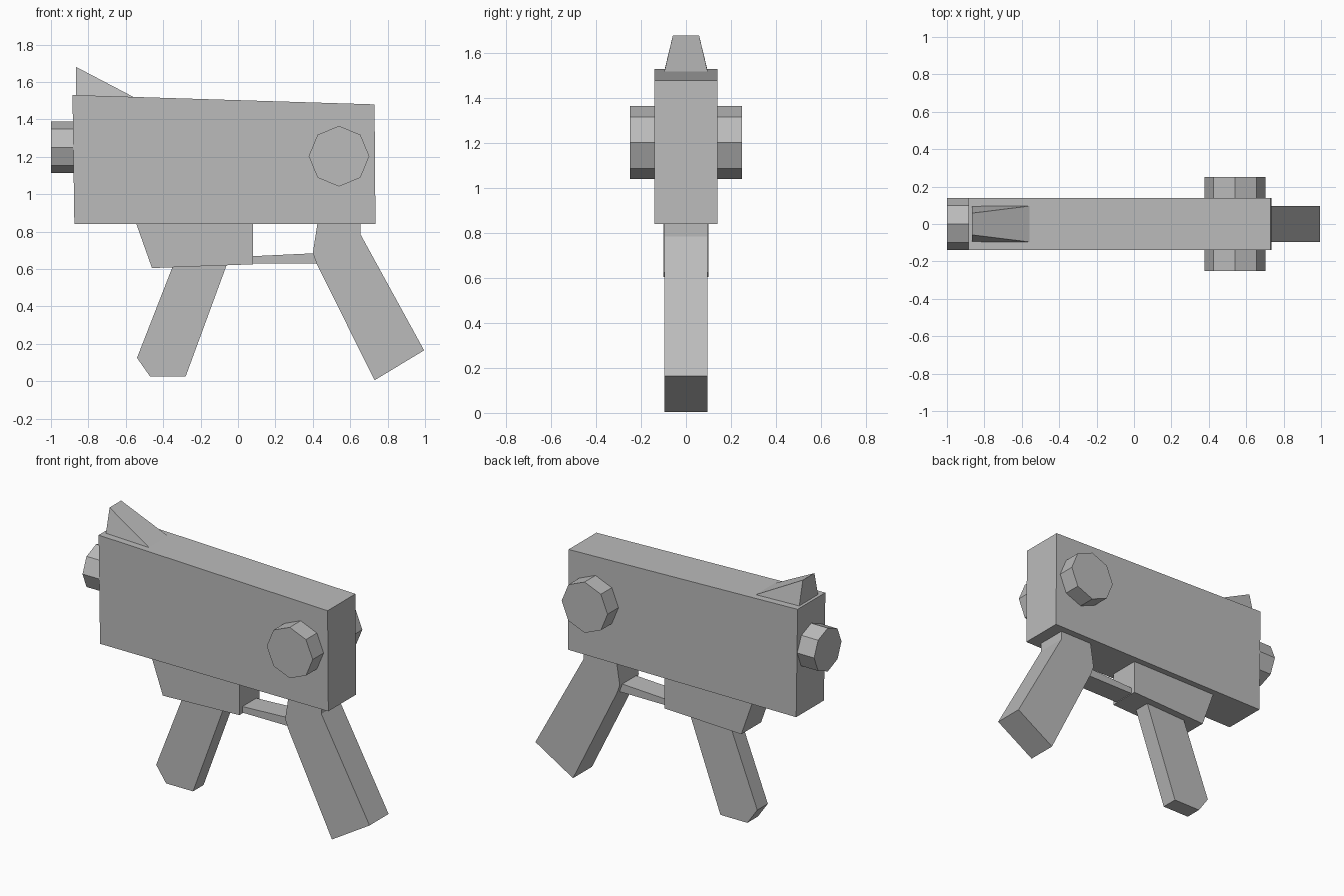
import bpy
import bmesh
import math
from mathutils import Matrix, Vector

cube = bpy.data.objects.get("Cube")
if cube:
    bpy.data.objects.remove(cube, do_unlink=True)

# Single flat colour
grey = bpy.data.materials.new("plain_grey")
grey.use_nodes = True
colour = (0.5, 0.5, 0.5, 1)
grey.diffuse_color = colour
grey.node_tree.nodes["Principled BSDF"].inputs["Base Color"].default_value = colour


def finish(name, bm):
    bmesh.ops.recalc_face_normals(bm, faces=bm.faces)
    mesh = bpy.data.meshes.new(name)
    bm.to_mesh(mesh)
    bm.free()
    mesh.materials.append(grey)
    obj = bpy.data.objects.new(name, mesh)
    bpy.context.collection.objects.link(obj)
    return obj


def slab(name, profile, half_width):
    """Extrude a side profile (x, z) evenly to both sides of y = 0."""
    bm = bmesh.new()
    face = bm.faces.new([bm.verts.new((x, -half_width, z)) for x, z in profile])
    result = bmesh.ops.extrude_face_region(bm, geom=[face])
    moved = [v for v in result["geom"] if isinstance(v, bmesh.types.BMVert)]
    bmesh.ops.translate(bm, verts=moved, vec=(0, 2 * half_width, 0))
    return finish(name, bm)


def octagon(name, centre, radius, depth, axis):
    """Eight-sided cylinder with a corner pointing straight up."""
    bm = bmesh.new()
    bmesh.ops.create_cone(bm, cap_ends=True, segments=8, radius1=radius,
                          radius2=radius, depth=depth)
    turn = Matrix.Rotation(math.pi / 2, 4, axis)
    bmesh.ops.transform(bm, matrix=Matrix.Translation(centre) @ turn, verts=bm.verts)
    return finish(name, bm)


# Main body
slab("body", [(-0.885, 1.53), (0.73, 1.48), (0.735, 0.84), (-0.875, 0.84)], 0.14)

# Housing under the body
slab("grip_housing", [(-0.545, 0.845), (-0.46, 0.605), (0.08, 0.625), (0.08, 0.845)], 0.1)

# Front grip, narrower than the housing it sits in
slab("front_grip", [(-0.335, 0.65), (-0.54, 0.125), (-0.47, 0.025),
                    (-0.28, 0.025), (-0.05, 0.65)], 0.053)

# Rear grip
slab("rear_grip", [(0.425, 0.845), (0.655, 0.845), (0.655, 0.785), (0.995, 0.165),
                   (0.73, 0.005), (0.42, 0.63), (0.4, 0.685)], 0.096)

# Bar joining the housing and the rear grip
slab("guard_bar", [(0.07, 0.668), (0.07, 0.63), (0.43, 0.63), (0.43, 0.685)], 0.07)

# Wedge sight, tapered towards its top edge
sight = slab("sight", [(-0.865, 1.52), (-0.865, 1.68), (-0.55, 1.515)], 0.097)
for v in sight.data.vertices:
    if v.co.z > 1.6:
        v.co.y *= 0.6

# Muzzle and the side knobs on one shaft
octagon("muzzle", Vector((-0.935, 0, 1.25)), 0.138, 0.13, 'Y')
octagon("side_knobs", Vector((0.54, 0, 1.203)), 0.162, 0.5, 'X')
